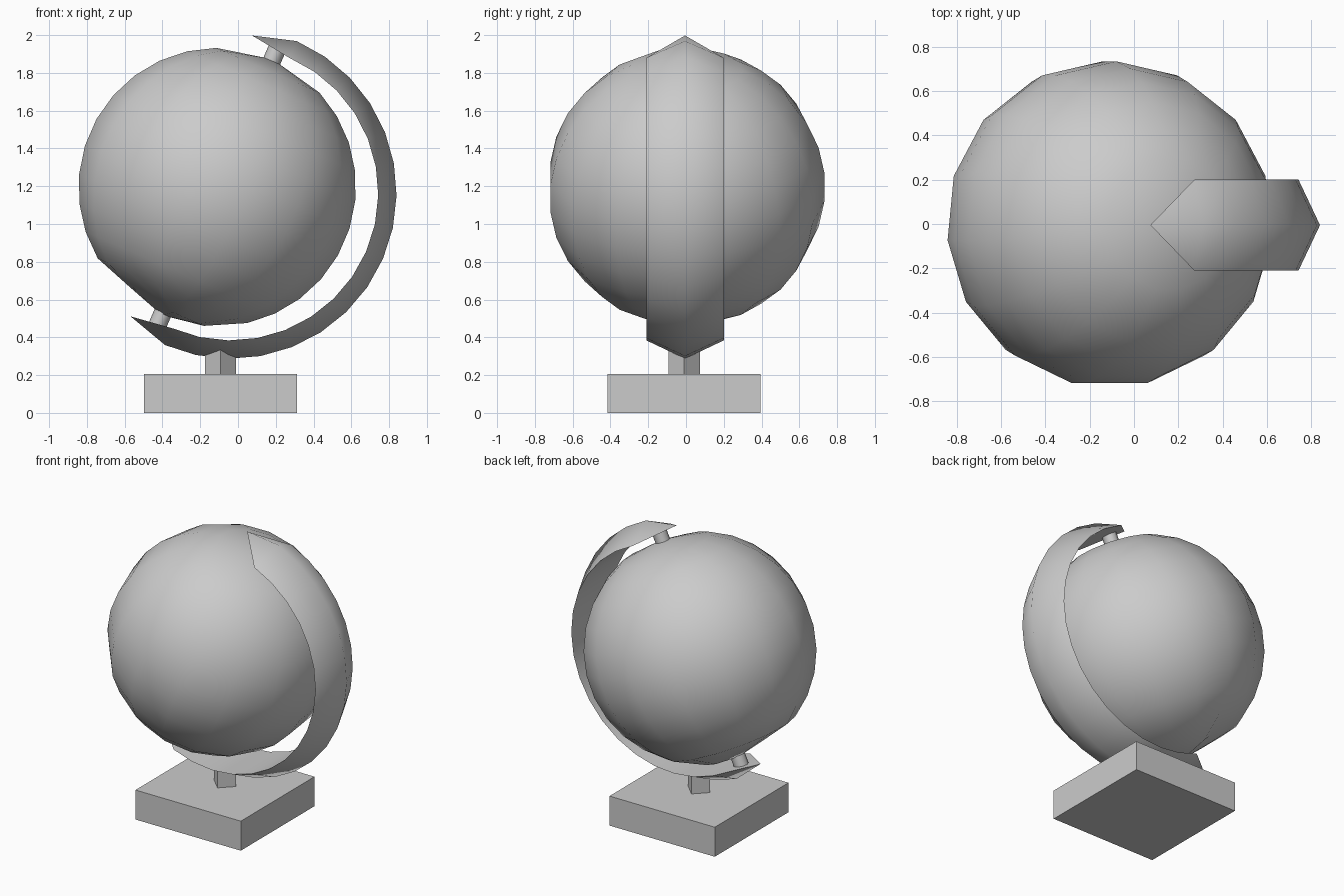
import bpy, bmesh
from math import sin, cos, pi, radians
from mathutils import Matrix, Vector

if "Cube" in bpy.data.objects:
    bpy.data.objects.remove(bpy.data.objects["Cube"])

grey = bpy.data.materials.new("matte_grey")
grey.use_nodes = True
colour = (0.6, 0.6, 0.6, 1)
grey.diffuse_color = colour
grey.node_tree.nodes["Principled BSDF"].inputs["Base Color"].default_value = colour

# Tilted frame: local z is the globe axis, local x points towards the arm
CENTRE = Vector((-0.11, 0, 1.195))
TILT = Matrix.Translation(CENTRE) @ Matrix.Rotation(radians(23.4), 4, 'Y')


def finish(bm, name, matrix, smooth=None):
    bmesh.ops.recalc_face_normals(bm, faces=bm.faces)
    bm.transform(matrix)
    mesh = bpy.data.meshes.new(name)
    bm.to_mesh(mesh)
    bm.free()
    mesh.materials.append(grey)
    obj = bpy.data.objects.new(name, mesh)
    bpy.context.collection.objects.link(obj)
    if smooth:
        bpy.ops.object.select_all(action='DESELECT')
        obj.select_set(True)
        bpy.context.view_layer.objects.active = obj
        bpy.ops.object.shade_smooth_by_angle(angle=radians(smooth))
    return obj


def bridge(bm, rings):
    for a, b in zip(rings, rings[1:]):
        n = len(a)
        for i in range(n):
            j = (i + 1) % n
            bm.faces.new((a[i], a[j], b[j], b[i]))


def fan(bm, ring, tip):
    for i in range(len(ring)):
        bm.faces.new((ring[i], ring[(i + 1) % len(ring)], tip))


def cylinder(name, radius, low, high, sides, matrix, smooth=None):
    bm = bmesh.new()
    bmesh.ops.create_cone(bm, cap_ends=True, segments=sides, radius1=radius,
                          radius2=radius, depth=high - low,
                          matrix=Matrix.Translation((0, 0, (low + high) / 2)))
    return finish(bm, name, matrix, smooth)


# Globe: fifteen segments, with shallow caps at the poles
R, SEGMENTS = 0.738, 15
bm = bmesh.new()
rings = []
for polar in list(range(24, 145, 12)) + [162]:
    p, ring = radians(polar), []
    for k in range(SEGMENTS):
        a = pi / 2 + 2 * pi * k / SEGMENTS
        r = R * 0.953 if polar > 150 and cos(a) < 0 else R
        ring.append(bm.verts.new((r * sin(p) * cos(a), r * sin(p) * sin(a), r * cos(p))))
    rings.append(ring)
bridge(bm, rings)
fan(bm, rings[0], bm.verts.new((0, 0, R)))
fan(bm, rings[-1], bm.verts.new((0, 0, -R)))
finish(bm, "globe", TILT, 60)

# Arm: triangular section swept round half a circle, with a pointed end each way
STEPS, OFFSET, RIDGE, EDGE, HALF = 16, 0.079, 0.877, 0.78, 0.205
bm = bmesh.new()
rings = []
for k in range(STEPS + 1):
    a = pi * k / STEPS
    section = ((EDGE, -HALF), (RIDGE, 0), (EDGE, HALF))
    rings.append([bm.verts.new((OFFSET + r * sin(a), y, r * cos(a))) for r, y in section])
bridge(bm, rings)
for ring, side in ((rings[0], 1), (rings[-1], -1)):
    fan(bm, ring, bm.verts.new((-0.15, 0, 0.81 * side)))
finish(bm, "arm", Matrix.Translation((0, -0.005, 0)) @ TILT, 60)

# Pivot pins joining the arm to the poles
for name, low, high in (("top_pin", 0.68, 0.8), ("bottom_pin", -0.8, -0.68)):
    cylinder(name, 0.048, low, high, 8, TILT, 50)

# Square stem set cornerwise, and the square base
FOOT = Matrix.Translation((-0.093, -0.01, 0))
cylinder("stem", 0.083, 0.19, 0.345, 4, FOOT)
bm = bmesh.new()
bmesh.ops.create_cube(bm, size=1, matrix=Matrix.Translation((0, 0, 0.1025))
                      @ Matrix.Diagonal((0.81, 0.81, 0.205, 1)))
finish(bm, "base", FOOT)
